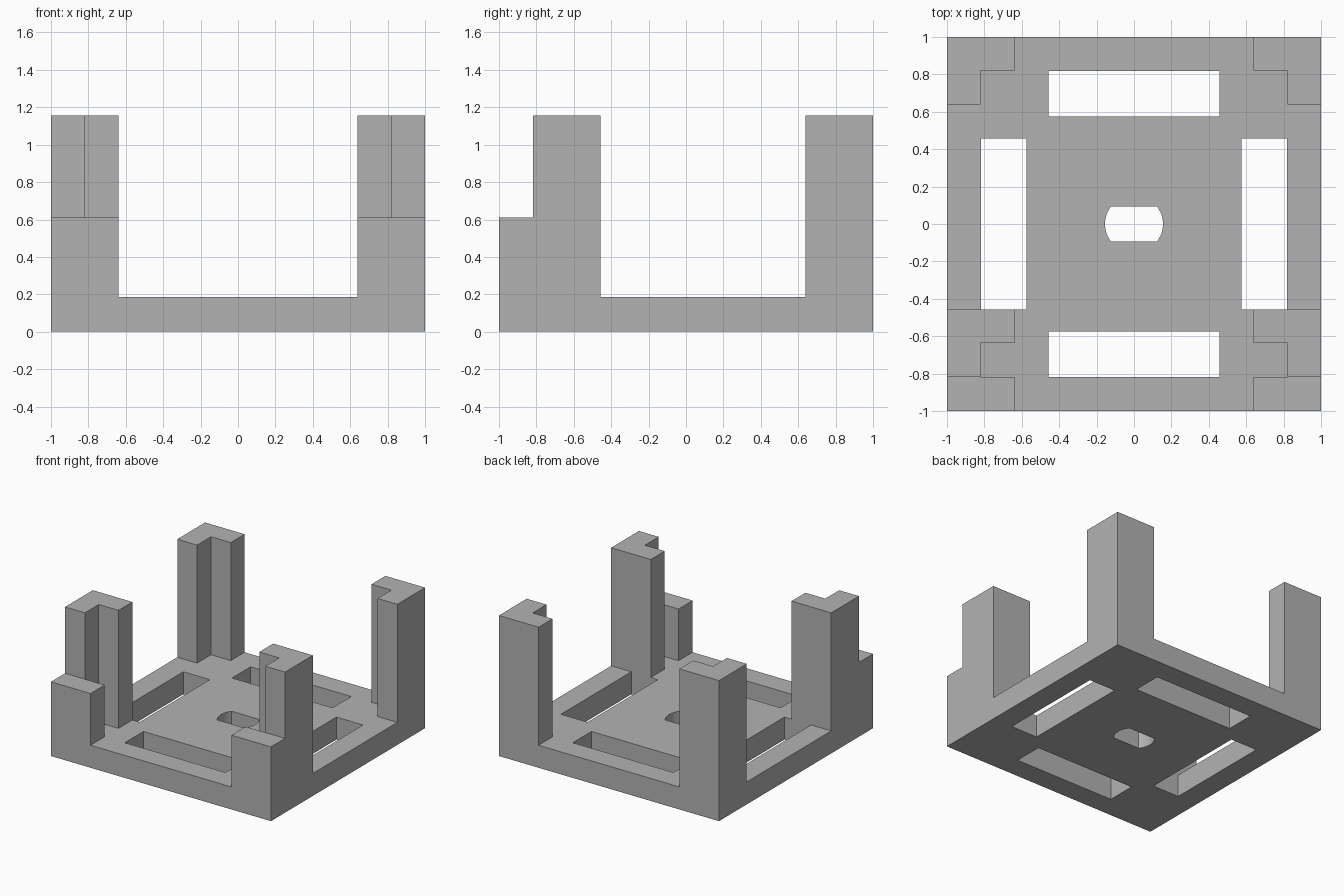
import bpy, bmesh
from math import asin, cos, sin, pi

cube = bpy.data.objects.get("Cube")
if cube:
    bpy.data.objects.remove(cube, do_unlink=True)

grey = bpy.data.materials.new("plain grey")
grey.use_nodes = True
grey.diffuse_color = (0.45, 0.45, 0.45, 1)
grey.node_tree.nodes["Principled BSDF"].inputs["Base Color"].default_value = grey.diffuse_color

PLATE = 0.185    # plate thickness
STEP = 0.61      # top of the low front blocks
TOP = 1.155      # top of the posts
ARM = 0.36       # length of a post arm
WALL = 0.18      # thickness of a post arm


def rect(x0, x1, y0, y1):
    return [(x0, y0), (x1, y0), (x1, y1), (x0, y1)]


def extrude_part(name, loops, z0, z1):
    """Fill the first loop, leaving the others as holes, and extrude it."""
    bm = bmesh.new()
    edges = []
    for loop in loops:
        verts = [bm.verts.new((x, y, z0)) for x, y in loop]
        edges += [bm.edges.new((v, verts[i - 1])) for i, v in enumerate(verts)]
    bmesh.ops.triangle_fill(bm, edges=edges, use_beauty=True, use_dissolve=False)
    result = bmesh.ops.extrude_face_region(bm, geom=bm.faces[:], use_keep_orig=True)
    moved = [g for g in result["geom"] if isinstance(g, bmesh.types.BMVert)]
    bmesh.ops.translate(bm, verts=moved, vec=(0, 0, z1 - z0))
    bmesh.ops.recalc_face_normals(bm, faces=bm.faces[:])
    mesh = bpy.data.meshes.new(name)
    bm.to_mesh(mesh)
    bm.free()
    mesh.materials.append(grey)
    obj = bpy.data.objects.new(name, mesh)
    bpy.context.collection.objects.link(obj)
    return obj


def corner_profile(side, y_outer, inward):
    """L outline whose arms run inward from an outer corner."""
    steps = [(0, 0), (ARM, 0), (ARM, WALL), (WALL, WALL), (WALL, ARM), (0, ARM)]
    return [(side * (1 - u), y_outer + inward * v) for u, v in steps]


# Central hole: a circle with flat front and back
radius, flat = 0.155, 0.093
limit = asin(flat / radius)
arc = [-limit + 2 * limit * i / 12 for i in range(13)]
hole = [(radius * cos(a + t), radius * sin(a + t)) for t in (0, pi) for a in arc]

# Base plate with four slots and the central hole
near, far, half = 0.575, 0.817, 0.457
slots = []
for s in (-1, 1):
    lo, hi = sorted((s * near, s * far))
    slots += [rect(-half, half, lo, hi), rect(lo, hi, -half, half)]
base = extrude_part("base_plate", [rect(-1, 1, -1, 1), hole] + slots, 0, PLATE)

# Corner posts and the low blocks in front of them
for side, label in ((1, "left"), (-1, "right")):
    extrude_part("back_post_" + label, [corner_profile(side, 1, -1)], PLATE, TOP)
    extrude_part("front_post_" + label, [corner_profile(side, -half, -1)], PLATE, TOP)
    x0, x1 = sorted((side * (1 - ARM), side))
    extrude_part("front_block_" + label, [rect(x0, x1, -1, -half - ARM)], PLATE, STEP)

# Smooth the rounded ends of the hole only
bpy.ops.object.select_all(action="DESELECT")
base.select_set(True)
bpy.context.view_layer.objects.active = base
bpy.ops.object.shade_smooth_by_angle(angle=pi / 6)
